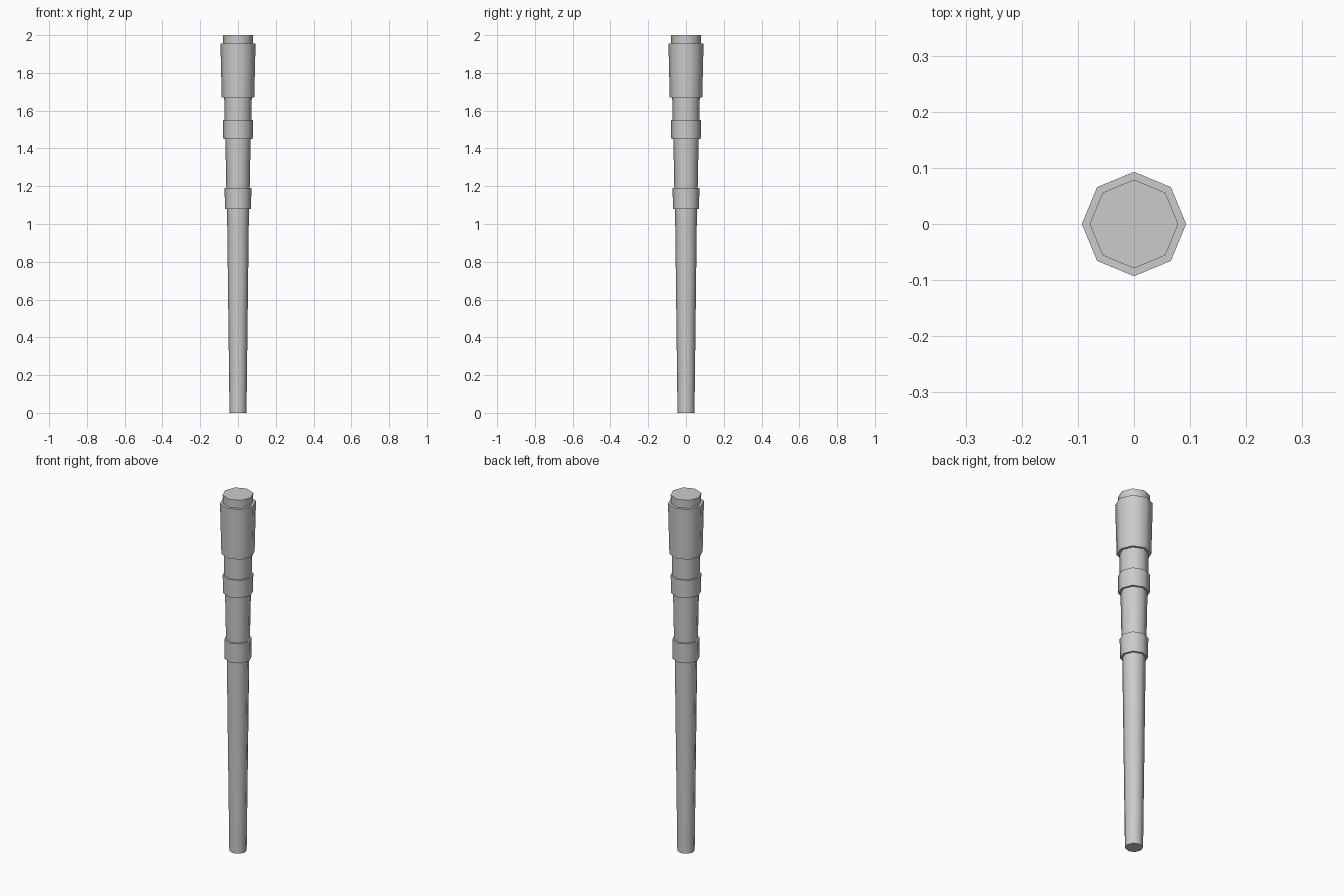
import bpy, bmesh, math

SIDES = 8

cube = bpy.data.objects.get("Cube")
if cube:
    bpy.data.objects.remove(cube, do_unlink=True)

grey = bpy.data.materials.new("plain grey")
grey.use_nodes = True
grey.diffuse_color = (0.6, 0.6, 0.6, 1)
grey.node_tree.nodes["Principled BSDF"].inputs["Base Color"].default_value = grey.diffuse_color


def lathe(name, profile, cap_bottom=False, cap_top=False):
    """Turn a (radius, height) profile into an eight-sided part."""
    bm = bmesh.new()
    rings = []
    for r, z in profile:
        angles = [math.tau * i / SIDES for i in range(SIDES)]
        rings.append([bm.verts.new((r * math.cos(a), r * math.sin(a), z)) for a in angles])
    for low, high in zip(rings, rings[1:]):
        for i in range(SIDES):
            j = (i + 1) % SIDES
            bm.faces.new((low[i], low[j], high[j], high[i]))
    if cap_bottom:
        bm.faces.new(rings[0][::-1])
    if cap_top:
        bm.faces.new(rings[-1])
    mesh = bpy.data.meshes.new(name)
    bm.to_mesh(mesh)
    bm.free()
    mesh.materials.append(grey)
    obj = bpy.data.objects.new(name, mesh)
    bpy.context.collection.objects.link(obj)
    # Sides blend smoothly, steps and end caps stay sharp
    bpy.ops.object.select_all(action='DESELECT')
    obj.select_set(True)
    bpy.context.view_layer.objects.active = obj
    bpy.ops.object.shade_smooth_by_angle(angle=math.radians(50))


# Tapered shaft sections
lathe("lower_shaft", [(0.045, 0), (0.058, 1.08)], cap_bottom=True)
lathe("middle_shaft", [(0.062, 1.19), (0.067, 1.45)])
lathe("upper_shaft", [(0.071, 1.55), (0.073, 1.67)])

# Raised collars, stepping out from the shaft and back in
lathe("lower_collar", [(0.058, 1.08), (0.069, 1.08), (0.071, 1.19), (0.062, 1.19)])
lathe("upper_collar", [(0.067, 1.45), (0.078, 1.45), (0.079, 1.55), (0.071, 1.55)])

# Thick grip and end plug
lathe("grip", [(0.073, 1.67), (0.086, 1.67), (0.093, 1.955), (0.078, 1.955)])
lathe("end_plug", [(0.078, 1.955), (0.079, 2)], cap_top=True)
